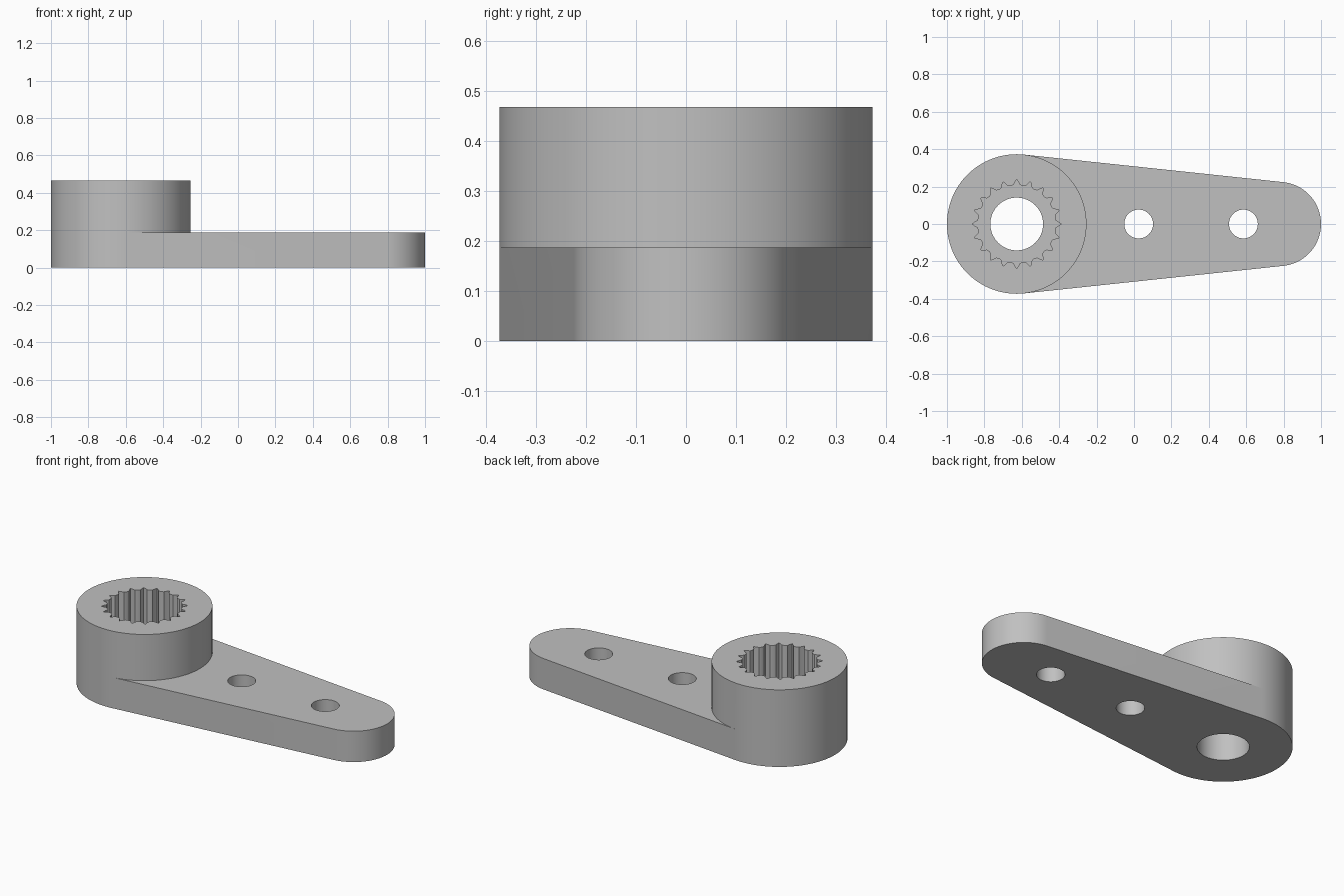
import bpy
import bmesh
from math import acos, cos, pi, radians, sin, tau

cube = bpy.data.objects.get("Cube")
if cube:
    bpy.data.objects.remove(cube, do_unlink=True)

# Main dimensions
HUB_X, HUB_R, HUB_TOP = -0.627, 0.373, 0.467
TIP_X, TIP_R, PLATE_TOP = 0.775, 0.225, 0.187
BORE_R, HOLE_R, HOLE_XS = 0.141, 0.077, (0.025, 0.585)
TEETH = 20
TANGENT = acos((HUB_R - TIP_R) / (TIP_X - HUB_X))


def arc(cx, r, start, end, steps):
    angles = [start + (end - start) * i / steps for i in range(steps + 1)]
    return [(cx + r * cos(a), r * sin(a)) for a in angles]


def circle(cx, r, steps=64):
    return arc(cx, r, 0, tau, steps)[:-1]


def spline_socket():
    # One groove: pointed outside, gently rounded inside
    groove = ((0, 0.238), (0.13, 0.225), (0.26, 0.21),
              (0.5, 0.206), (0.74, 0.21), (0.87, 0.225))
    points = []
    for tooth in range(TEETH):
        for step, r in groove:
            a = pi / 2 + tau * (tooth + step) / TEETH
            points.append((HUB_X + r * cos(a), r * sin(a)))
    return points


bm = bmesh.new()


def wall(points, z0, z1):
    """Vertical wall along a closed loop."""
    low = [bm.verts.new((x, y, z0)) for x, y in points]
    high = [bm.verts.new((x, y, z1)) for x, y in points]
    for i in range(len(points)):
        j = (i + 1) % len(points)
        bm.faces.new((low[i], low[j], high[j], high[i]))


def cap(loops, z):
    """Flat face bounded by the first loop, with the others as holes."""
    edges = []
    for points in loops:
        vs = [bm.verts.new((x, y, z)) for x, y in points]
        edges += [bm.edges.new((vs[i - 1], vs[i])) for i in range(len(vs))]
    bmesh.ops.triangle_fill(bm, edges=edges, use_beauty=True,
                            use_dissolve=False, normal=(0, 0, 1))


# Outlines
tip_arc = arc(TIP_X, TIP_R, -TANGENT, TANGENT, 40)
hub_back = arc(HUB_X, HUB_R, TANGENT, tau - TANGENT, 64)
hub_front = arc(HUB_X, HUB_R, TANGENT, -TANGENT, 48)
arm_outline = tip_arc + hub_back
hub_outline = hub_back + hub_front[::-1][1:-1]
bore = circle(HUB_X, BORE_R)
holes = [circle(x, HOLE_R, 48) for x in HOLE_XS]
socket = spline_socket()

# Arm plate with its screw holes
cap([arm_outline, bore] + holes, 0)
cap([tip_arc + hub_front] + holes, PLATE_TOP)
for loop in [arm_outline, bore] + holes:
    wall(loop, 0, PLATE_TOP)

# Raised hub with toothed socket and its floor
wall(hub_outline, PLATE_TOP, HUB_TOP)
cap([hub_outline, socket], HUB_TOP)
wall(socket, PLATE_TOP, HUB_TOP)
cap([socket, bore], PLATE_TOP)

bmesh.ops.remove_doubles(bm, verts=bm.verts[:], dist=0.00002)
bmesh.ops.recalc_face_normals(bm, faces=bm.faces[:])
mesh = bpy.data.meshes.new("lever_arm")
bm.to_mesh(mesh)
bm.free()

# Grey plastic
grey = bpy.data.materials.new("grey_plastic")
grey.use_nodes = True
colour = (0.53, 0.53, 0.53, 1)
grey.diffuse_color = colour
for node in grey.node_tree.nodes:
    if node.type == "BSDF_PRINCIPLED":
        node.inputs["Base Color"].default_value = colour
mesh.materials.append(grey)

arm = bpy.data.objects.new("lever_arm", mesh)
bpy.context.collection.objects.link(arm)
bpy.ops.object.select_all(action="DESELECT")
arm.select_set(True)
bpy.context.view_layer.objects.active = arm
bpy.ops.object.shade_smooth_by_angle(angle=radians(25))
